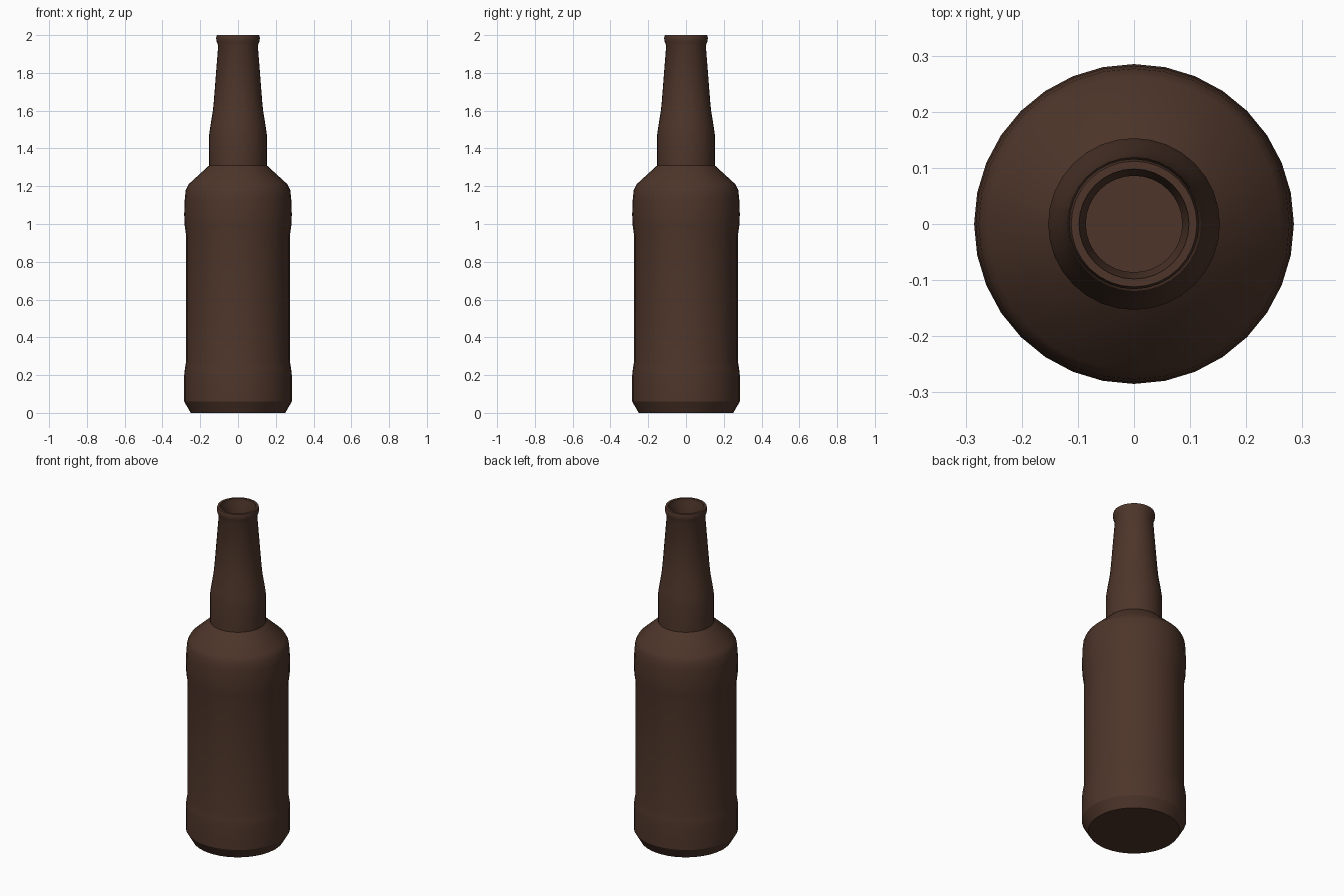
import bpy, bmesh, math

if "Cube" in bpy.data.objects:
    bpy.data.objects.remove(bpy.data.objects["Cube"])

SIDES = 32
WALL = 0.019

# Outer silhouette as (radius, height), from base to lip
OUTER = [
    (0.25, 0.0), (0.285, 0.06), (0.285, 0.2), (0.281, 0.235), (0.275, 0.27),
    (0.275, 0.94), (0.282, 0.99), (0.285, 1.05), (0.282, 1.13), (0.277, 1.18),
    (0.262, 1.21), (0.153, 1.31), (0.153, 1.47), (0.146, 1.52), (0.133, 1.60),
    (0.128, 1.65), (0.105, 1.945), (0.113, 1.965), (0.116, 1.985), (0.112, 2.0),
]
# Inner wall follows the outer one at constant thickness
INNER = [(0.098, 2.0), (0.096, 1.975), (0.086, 1.945)]
INNER += [(r - WALL, max(z, WALL)) for r, z in reversed(OUTER[:16])]


def lathe(name, profile):
    """Revolve a profile about z and cap both of its ends."""
    bm = bmesh.new()
    rings = []
    for r, z in profile:
        rings.append([bm.verts.new((r * math.cos(2 * math.pi * i / SIDES),
                                    r * math.sin(2 * math.pi * i / SIDES), z))
                      for i in range(SIDES)])
    for a, b in zip(rings, rings[1:]):
        for i in range(SIDES):
            j = (i + 1) % SIDES
            bm.faces.new((a[i], a[j], b[j], b[i]))
    bm.faces.new(rings[0][::-1])
    bm.faces.new(rings[-1])
    mesh = bpy.data.meshes.new(name)
    bm.to_mesh(mesh)
    bm.free()
    obj = bpy.data.objects.new(name, mesh)
    bpy.context.collection.objects.link(obj)
    return obj


# Hollow bottle in dark brown glass
bottle = lathe("bottle", OUTER + INNER)
glass = bpy.data.materials.new("brown_glass")
glass.diffuse_color = (0.075, 0.036, 0.023, 1.0)
glass.use_nodes = True
glass.node_tree.nodes["Principled BSDF"].inputs["Base Color"].default_value = glass.diffuse_color
bottle.data.materials.append(glass)

# Smooth curves, crisp base, shoulder and lip edges
bpy.context.view_layer.objects.active = bottle
bottle.select_set(True)
bpy.ops.object.shade_smooth_by_angle(angle=math.radians(30))
